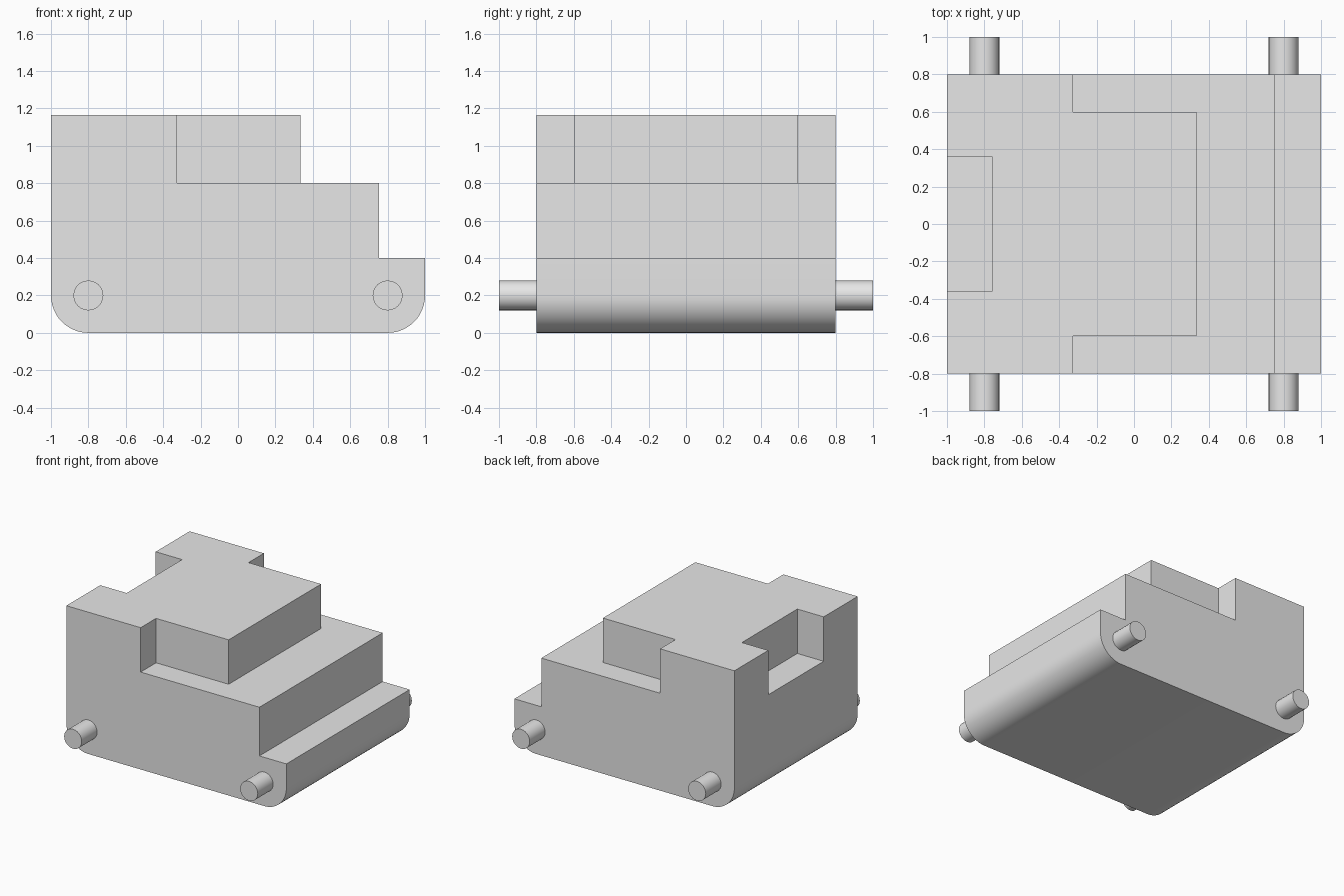
import bpy, bmesh, math
from mathutils import Vector

cube = bpy.data.objects.get("Cube")
if cube:
    bpy.data.objects.remove(cube, do_unlink=True)

grey = bpy.data.materials.new("plain_grey")
grey.use_nodes = True
grey.diffuse_color = (0.8, 0.8, 0.8, 1)
grey.node_tree.nodes["Principled BSDF"].inputs["Base Color"].default_value = (0.8, 0.8, 0.8, 1)


def prism(name, points, extrude):
    """Solid made by sweeping a closed 3D outline along a vector."""
    bm = bmesh.new()
    face = bm.faces.new([bm.verts.new(p) for p in points])
    swept = bmesh.ops.extrude_face_region(bm, geom=[face], use_keep_orig=True)
    verts = [v for v in swept["geom"] if isinstance(v, bmesh.types.BMVert)]
    bmesh.ops.translate(bm, verts=verts, vec=Vector(extrude))
    bmesh.ops.recalc_face_normals(bm, faces=bm.faces)
    mesh = bpy.data.meshes.new(name)
    bm.to_mesh(mesh)
    bm.free()
    mesh.materials.append(grey)
    obj = bpy.data.objects.new(name, mesh)
    bpy.context.collection.objects.link(obj)
    return obj


def select_only(obj):
    bpy.ops.object.select_all(action="DESELECT")
    obj.select_set(True)
    bpy.context.view_layer.objects.active = obj


def cut(target, cutter):
    cutter.hide_render = True
    mod = target.modifiers.new("cut", "BOOLEAN")
    mod.operation, mod.solver, mod.object = "DIFFERENCE", "EXACT", cutter
    select_only(target)
    bpy.ops.object.modifier_apply(modifier=mod.name)
    bpy.data.objects.remove(cutter, do_unlink=True)


def arc(cx, cz, radius, start, end, steps):
    angles = [math.radians(start + (end - start) * i / steps) for i in range(steps + 1)]
    return [(cx + radius * math.cos(a), cz + radius * math.sin(a)) for a in angles]


half_width, top, deck, radius = 0.8, 1.165, 0.8, 0.2

# Body: stepped side profile with rounded lower corners
profile = [(-1, top)]
profile += arc(-0.8, radius, radius, 180, 270, 12)
profile += arc(0.8, radius, radius, 270, 360, 12)
profile += [(1, 0.4), (0.755, 0.4), (0.755, top)]
body = prism("body", [(x, -half_width, z) for x, z in profile], (0, 2 * half_width, 0))

# Deck cut around the raised block
side = [(0.335, 0.6), (-0.325, 0.6), (-0.325, 0.9), (0.9, 0.9)]
outline = side + [(x, -y) for x, y in reversed(side)]
cut(body, prism("deck_cutter", [(x, y, deck) for x, y in outline], (0, 0, 0.6)))

# Notch in the tall end
notch = [(-1.1, -0.36), (-0.76, -0.36), (-0.76, 0.36), (-1.1, 0.36)]
cut(body, prism("notch_cutter", [(x, y, deck) for x, y in notch], (0, 0, 0.6)))
select_only(body)
bpy.ops.object.shade_smooth_by_angle(angle=math.radians(30))

# Axle stubs on both sides
for x, end in ((-0.8, "tall_end"), (0.8, "low_end")):
    for sign, hand in ((-1, "front"), (1, "back")):
        circle = arc(x, radius, 0.08, 0, 360, 24)[:-1]
        stub = prism(f"axle_stub_{hand}_{end}",
                     [(px, sign * half_width, pz) for px, pz in circle], (0, sign * 0.2, 0))
        select_only(stub)
        bpy.ops.object.shade_smooth_by_angle(angle=math.radians(30))
